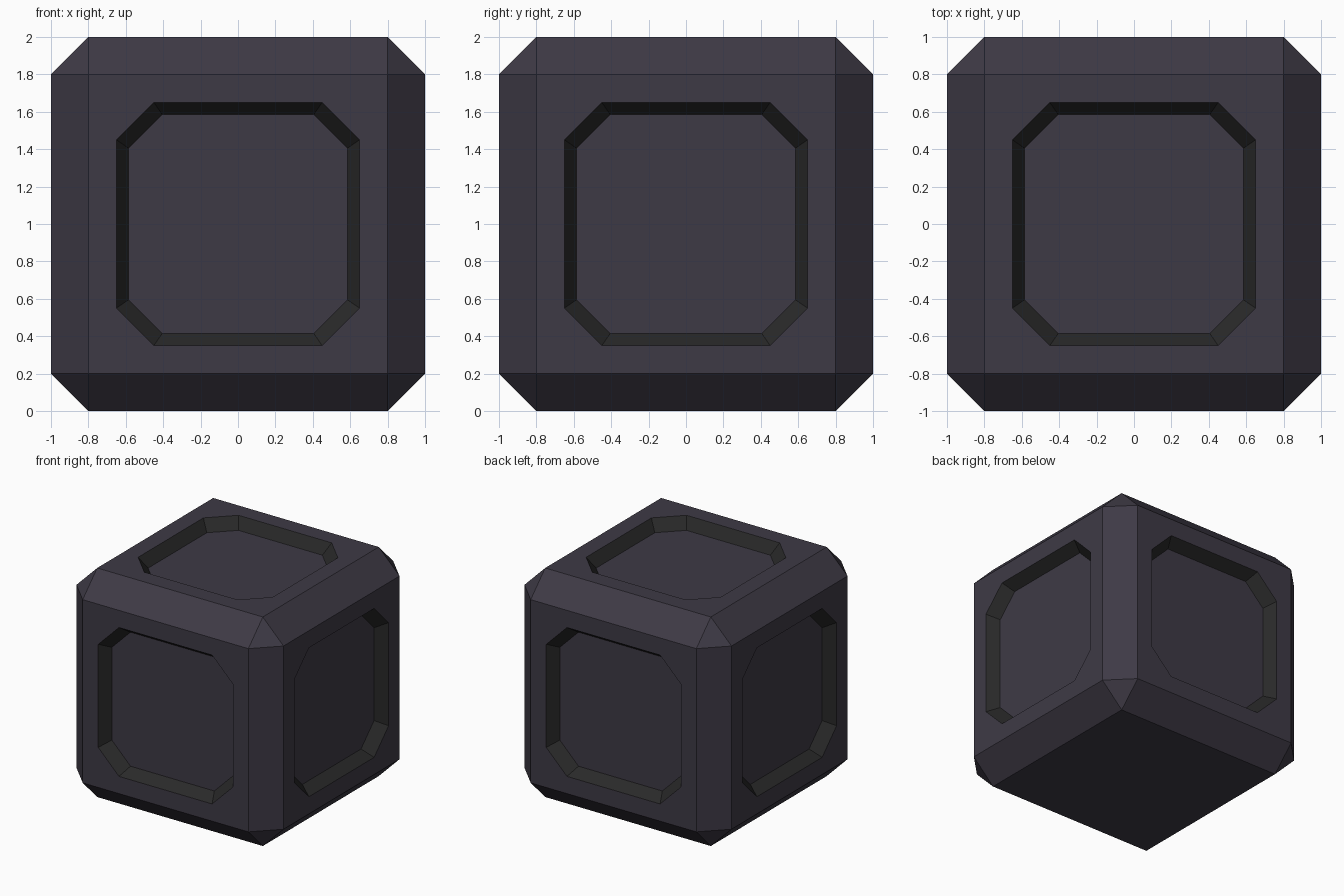
import bpy, bmesh
from itertools import product
from mathutils import Matrix
from math import pi

if "Cube" in bpy.data.objects:
    bpy.data.objects.remove(bpy.data.objects["Cube"])

HALF, CHAMFER, DEPTH = 1.0, 0.2, 0.095
SIZE = HALF - CHAMFER


def material(name, rgb):
    m = bpy.data.materials.new(name)
    m.diffuse_color = (*rgb, 1)
    m.use_nodes = True
    m.node_tree.nodes["Principled BSDF"].inputs["Base Color"].default_value = m.diffuse_color
    return m


def octagon(half, flat):
    return [(half, -flat), (half, flat), (flat, half), (-flat, half),
            (-half, flat), (-half, -flat), (-flat, -half), (flat, -half)]


bm = bmesh.new()


def add_panel_face(rot):
    """One cube face with an octagonal sunken panel, built facing +z."""
    def ring(pts, z):
        return [bm.verts.new(rot @ Matrix.Translation((x, y, z)).to_translation())
                for x, y in pts]
    sq = ring([(SIZE, -SIZE), (SIZE, SIZE), (-SIZE, SIZE), (-SIZE, -SIZE)], HALF)
    rim = ring(octagon(0.65, 0.45), HALF)
    floor = ring(octagon(0.585, 0.405), HALF - DEPTH)
    for i in range(4):
        j = (i + 1) % 4
        # side strip, then the corner triangle of the frame
        bm.faces.new((sq[i], sq[j], rim[2 * i + 1], rim[2 * i]))
        bm.faces.new((sq[j], rim[(2 * i + 2) % 8], rim[2 * i + 1]))
    for i in range(8):
        j = (i + 1) % 8
        bm.faces.new((rim[i], rim[j], floor[j], floor[i])).material_index = 1
    bm.faces.new(floor)


# Sunken panels on the four sides and the top
add_panel_face(Matrix.Identity(3))
for k in range(4):
    add_panel_face(Matrix.Rotation(k * pi / 2, 3, 'Z') @ Matrix.Rotation(pi / 2, 3, 'X'))

# Plain bottom
bm.faces.new([bm.verts.new((x * SIZE, y * SIZE, -HALF))
              for x, y in ((-1, -1), (-1, 1), (1, 1), (1, -1))])


def add_face(points, outward):
    f = bm.faces.new([bm.verts.new(p) for p in points])
    f.normal_update()
    if f.normal.dot(outward) < 0:
        f.normal_flip()


# Chamfered edges: one quad for each of the 12 edges
for axis in range(3):
    a, b = (axis + 1) % 3, (axis + 2) % 3
    for s, t in product((-1, 1), repeat=2):
        pts = []
        for u, p, q in ((-1, HALF, SIZE), (1, HALF, SIZE), (1, SIZE, HALF), (-1, SIZE, HALF)):
            v = [0, 0, 0]
            v[axis], v[a], v[b] = u * SIZE, s * p, t * q
            pts.append(v)
        out = [0, 0, 0]
        out[a], out[b] = s, t
        add_face(pts, Matrix.Translation(out).to_translation())

# Corner triangles
for s in product((-1, 1), repeat=3):
    pts = [[s[i] * (HALF if i == k else SIZE) for i in range(3)] for k in range(3)]
    add_face(pts, Matrix.Translation(s).to_translation())

bmesh.ops.remove_doubles(bm, verts=bm.verts, dist=1e-4)
bmesh.ops.translate(bm, verts=bm.verts, vec=(0, 0, HALF))

mesh = bpy.data.meshes.new("panelled_cube")
bm.to_mesh(mesh)
bm.free()
mesh.materials.append(material("dark_violet_grey", (0.048, 0.042, 0.06)))
mesh.materials.append(material("dark_grey", (0.022, 0.022, 0.022)))
bpy.context.collection.objects.link(bpy.data.objects.new("panelled_cube", mesh))
